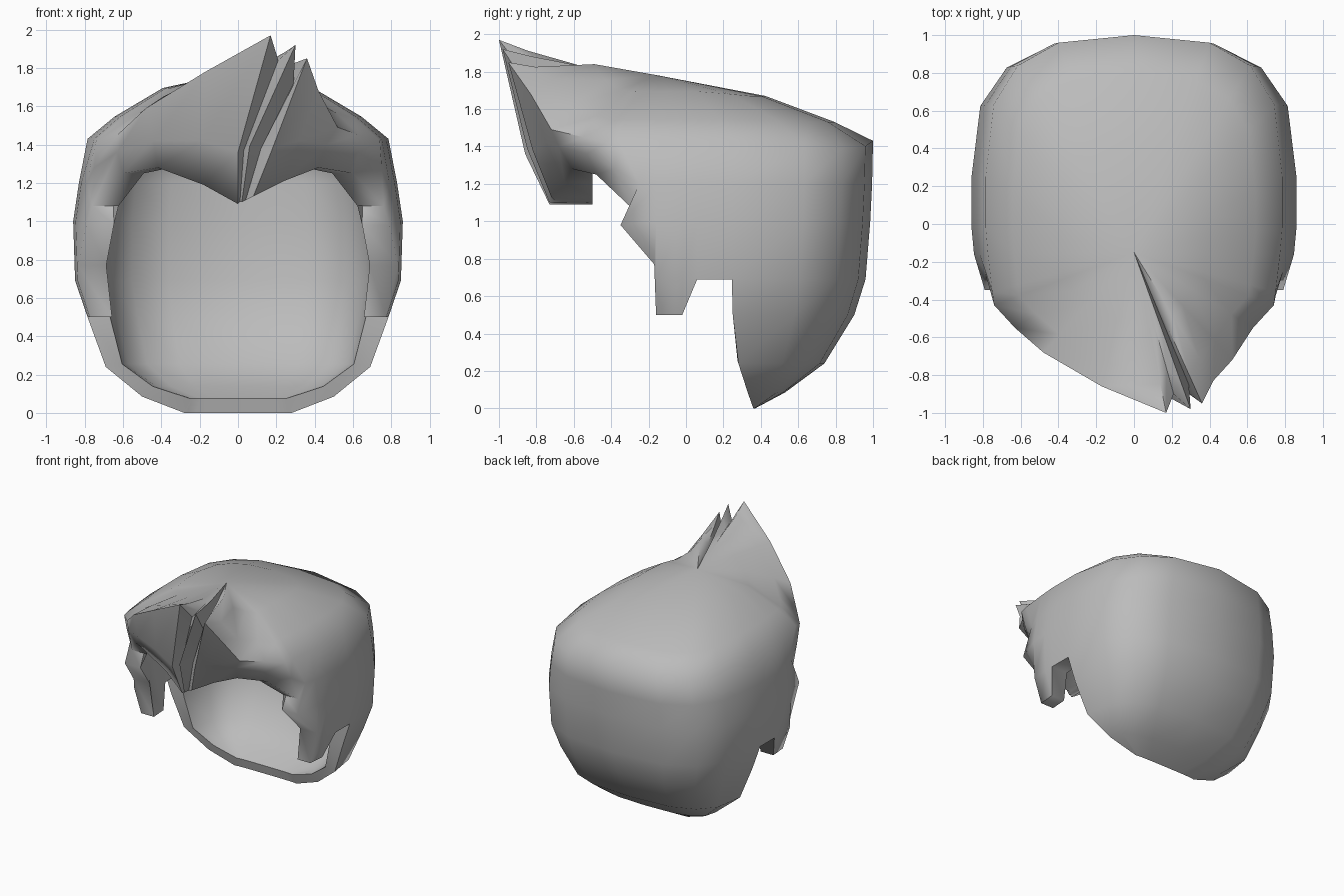
import bpy, bmesh, math
from mathutils import Vector

cube = bpy.data.objects.get("Cube")
if cube:
    bpy.data.objects.remove(cube)

CROWN = Vector((0, -0.15, 1.78))

# Horizontal rings below the crown: height, half width, back y, rim y
RINGS = [(1.43, .785, 1.0, .25), (1.2, .83, .995, .25), (1.0, .86, .985, .25),
         (.69, .85, .96, .245), (.5, .785, .9, .25), (.24, .69, .74, .28),
         (.085, .5, .53, .33), (0, .28, .37, .36)]

# Side strands in front of the ear notch: y, width factor, number of rings
STRANDS = [(.06, 1, 4), (-.02, 1, 5), (-.16, .985, 5)]
TUFT = [(.75, -.36, 1.43), (.79, -.25, 1.2), (.79, -.35, .98), (.835, -.17, .77)]

# Fringe columns: top edge, middle, lower edge, and arch over the crown
TEMPLE = [((.74, -.43, 1.42), (.75, -.38, 1.28), (.76, -.3, 1.08)),
          ((.63, -.55, 1.45), (.63, -.53, 1.36), (.6, -.48, 1.25))]
SPIKES = [(.12, (.52, -.72, 1.49), (.46, -.68, 1.4), (.42, -.61, 1.28)),
          (.11, (.42, -.83, 1.68), (.32, -.75, 1.42), (.24, -.65, 1.21)),
          (-.02, (.36, -.95, 1.85), (.18, -.82, 1.38), (.08, -.72, 1.13)),
          (0, (.29, -.85, 1.72), (.12, -.76, 1.38), (.04, -.7, 1.11)),
          (-.02, (.3, -.98, 1.92), (.06, -.85, 1.39), (.02, -.73, 1.1)),
          (0, (.21, -.9, 1.84), (.03, -.78, 1.37), (.01, -.7, 1.1)),
          (-.04, (.17, -1, 1.97), (0, -.86, 1.36), (0, -.73, 1.09)),
          (0, (-.17, -.86, 1.78), (-.19, -.8, 1.42), (-.18, -.67, 1.19)),
          (.04, (-.48, -.68, 1.59), (-.44, -.68, 1.42), (-.42, -.61, 1.28))]


def column(points, bulge):
    """Prefix a column with the arched crown points above its first point."""
    points = [Vector(p) for p in points]
    cap = []
    for t in (0, .5, .82):
        p = CROWN.lerp(points[0], t)
        p.z += bulge * 4 * t * (1 - t)
        cap.append(p)
    return cap + points


def back_column(angle):
    s, c = math.sin(angle) ** .7, max(math.cos(angle), 0) ** .7
    pts = [(w * s, f + (b - f) * c, z) for z, w, b, f in RINGS]
    corner = math.sin(2 * angle)
    col = column(pts, .065 + .025 * s - .02 * corner)
    col[3].z -= .04 * corner
    return col


def strand_column(y, factor, count):
    return column([(w * factor, y, z) for z, w, b, f in RINGS[:count]], .09)


def mirrored(col):
    return [Vector((-p.x, p.y, p.z)) for p in col]


def lining(p):
    """Matching point on the rounded inside of the shell."""
    x = p.x * (.9 - .08 * min(p.z / .8, 1))
    y = .25 + (p.y - .25) * .85 if p.y > .25 else max(p.y, -.5)
    z = min(p.z, 1.28 + (p.z - 1.28) * .75, 1.66)
    return Vector((x, y, max(z, .075 + p.z * .75)))


# Half of the head from the nape forward, then the uneven fringe
STEPS = 4
side = [back_column(math.pi / 2 * i / STEPS) for i in range(STEPS + 1)]
side += [strand_column(*s) for s in STRANDS]
side += [column(c, .09) for c in [TUFT] + TEMPLE]
fringe = [column(pts, bulge) for bulge, *pts in SPIKES]
columns = side + fringe + [mirrored(c) for c in reversed(side[1:])]

# Skin neighbouring columns as far down as both reach
bm = bmesh.new()
grid = [[bm.verts.new(p) for p in col] for col in columns]
for i, left in enumerate(grid):
    right = grid[(i + 1) % len(grid)]
    n = min(len(left), len(right))
    for k in range(n - 1):
        bm.faces.new((left[k], left[k + 1], right[k + 1], right[k]))
    if {len(left), len(right)} == {7, 8}:   # slanted sides of the sideburn
        longer = max(left, right, key=len)
        bm.faces.new((left[n - 1], longer[n], right[n - 1]))
bmesh.ops.remove_doubles(bm, verts=bm.verts, dist=.0005)

# Inner lining, joined to the outside along the rim
rim = [e for e in bm.edges if e.is_boundary]
outside = list(bm.verts)
copy = bmesh.ops.duplicate(bm, geom=outside + bm.edges[:] + bm.faces[:])
twin = copy["vert_map"]
for v in outside:
    twin[v].co = lining(v.co)
for e in rim:
    a, b = e.verts
    bm.faces.new((a, b, twin[b], twin[a]))
bmesh.ops.recalc_face_normals(bm, faces=bm.faces)

mesh = bpy.data.meshes.new("hair")
bm.to_mesh(mesh)
bm.free()
hair = bpy.data.objects.new("hair", mesh)
bpy.context.collection.objects.link(hair)

# Plain grey material
grey = bpy.data.materials.new("grey")
grey.use_nodes = True
colour = (.5, .5, .5, 1)
grey.diffuse_color = colour
grey.node_tree.nodes["Principled BSDF"].inputs["Base Color"].default_value = colour
mesh.materials.append(grey)

# Smooth shading with sharp creases
bpy.context.view_layer.objects.active = hair
hair.select_set(True)
bpy.ops.object.shade_smooth_by_angle(angle=math.radians(68))
